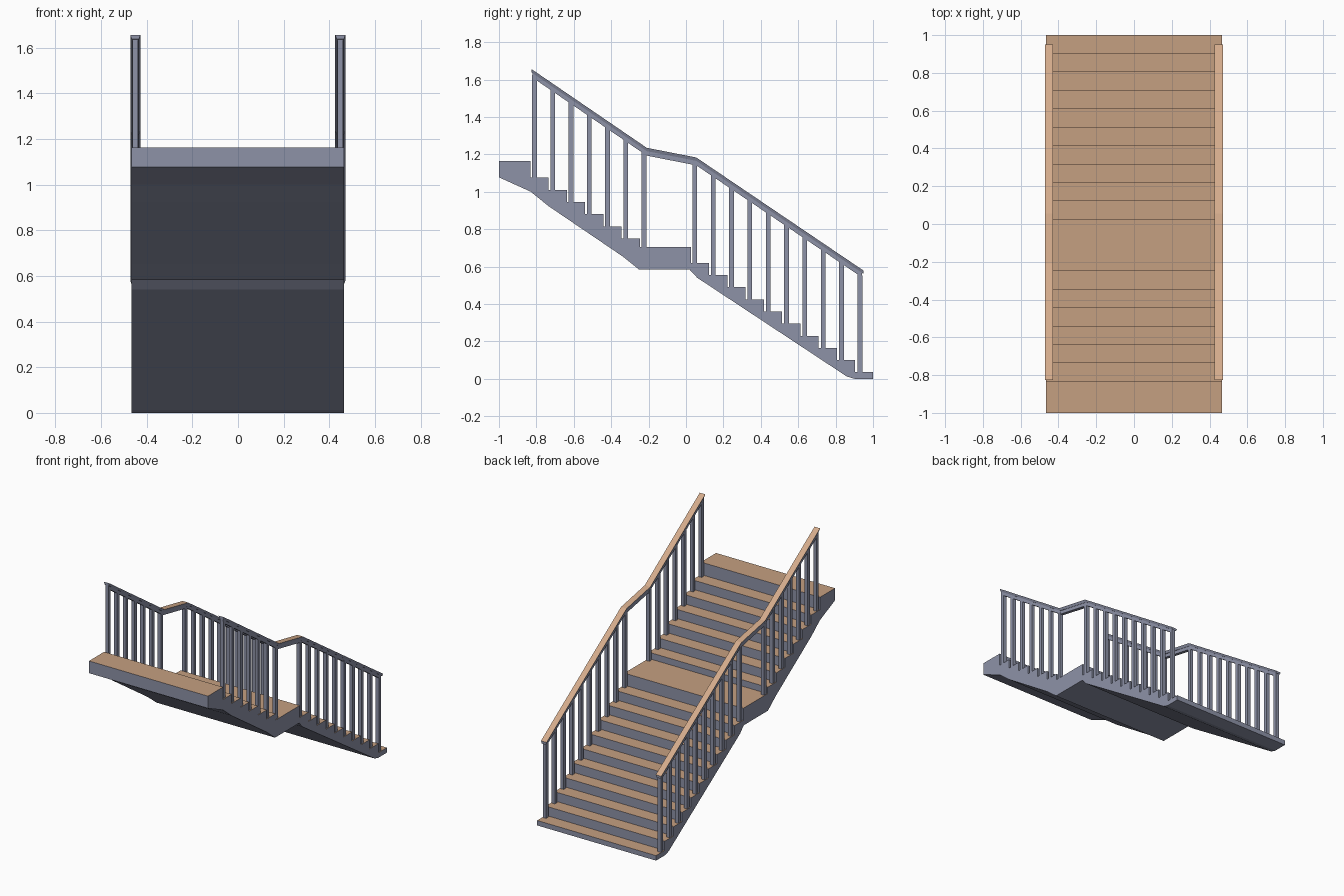
import bpy, bmesh
from mathutils import Vector

if "Cube" in bpy.data.objects:
    bpy.data.objects.remove(bpy.data.objects["Cube"])

def material(name, rgb):
    m = bpy.data.materials.new(name)
    m.diffuse_color = (*rgb, 1)
    m.use_nodes = True
    m.node_tree.nodes["Principled BSDF"].inputs["Base Color"].default_value = m.diffuse_color
    return m

SLATE = material("slate metal", (0.27, 0.29, 0.39))
TAN = material("tan tread", (0.56, 0.35, 0.22))
RAIL = material("light tan rail", (0.66, 0.41, 0.26))

def finish(name, bm, mats, top_rule=False):
    bmesh.ops.recalc_face_normals(bm, faces=bm.faces[:])
    if top_rule:
        for f in bm.faces:
            f.material_index = 1 if f.normal.z > 0.5 else 0
    me = bpy.data.meshes.new(name)
    bm.to_mesh(me)
    bm.free()
    for m in mats:
        me.materials.append(m)
    ob = bpy.data.objects.new(name, me)
    bpy.context.collection.objects.link(ob)
    return ob

# stair body: side profile swept across the width
STEP, RISE = 0.0976, 0.065
treads = [(1 - 0.0 if i == 0 else 0.904 - STEP * (i - 1), 0.904 - STEP * i, 0.035 + RISE * i)
          for i in range(10)]
treads.append((treads[-1][1], -0.246, 0.705))
treads += [(-0.246 - STEP * i, -0.246 - STEP * (i + 1), 0.75 + RISE * i) for i in range(6)]
treads.append((treads[-1][1], -1.0, 1.163))
profile = [(1, 0)]
for y0, y1, z in treads:
    profile += [(y0, z), (y1, z)]
profile += [(-1, 1.077), (-0.83, 1.0), (-0.735, 0.923), (-0.34, 0.655), (-0.25, 0.583),
            (0.02, 0.583), (0.06, 0.54), (0.86, 0.012), (0.9, 0)]
bm = bmesh.new()
face = bm.faces.new([bm.verts.new((-0.466, y, z)) for y, z in profile])
ext = bmesh.ops.extrude_face_region(bm, geom=[face])
bmesh.ops.translate(bm, vec=(0.931, 0, 0),
                    verts=[v for v in ext["geom"] if isinstance(v, bmesh.types.BMVert)])
finish("stair_body", bm, [SLATE, TAN], True)

# handrail line
PATH = [(-0.825, 1.655), (-0.21, 1.235), (0.055, 1.183), (0.95, 0.578)]

def rail_z(y):
    for (ya, za), (yb, zb) in zip(PATH, PATH[1:]):
        if y <= yb:
            return za + (zb - za) * (y - ya) / (yb - ya)
    return PATH[-1][1]

def sweep(bm, x, path, section):
    """Sweep an (x, z) section along the rail path."""
    rings = [[bm.verts.new((x + dx, y, z + dz)) for dx, dz in section] for y, z in path]
    n = len(section)
    for a, b in zip(rings, rings[1:]):
        for i in range(n):
            bm.faces.new((a[i], a[(i + 1) % n], b[(i + 1) % n], b[i]))
    bm.faces.new(rings[0])
    bm.faces.new(rings[-1])

BALUSTERS = [-0.81 + 0.0976 * i for i in range(7)] + [0.047 + 0.0981 * i for i in range(10)]

for side, x in (("left", -0.450), ("right", 0.448)):
    # cap with tan top and undercut slate edges
    bm = bmesh.new()
    sweep(bm, x, PATH, [(-0.022, 0), (0.022, 0), (0.015, -0.018), (-0.015, -0.018)])
    finish(side + "_handrail_cap", bm, [SLATE, RAIL], True)
    # bar under the cap
    bm = bmesh.new()
    inner = [(-0.822, rail_z(-0.822))] + PATH[1:3] + [(0.942, rail_z(0.942))]
    sweep(bm, x, inner, [(-0.012, -0.017), (0.012, -0.017), (0.012, -0.042), (-0.012, -0.042)])
    finish(side + "_rail_bar", bm, [SLATE])
    # balusters standing on the treads
    bm = bmesh.new()
    h = 0.0125
    for y in BALUSTERS:
        base = next(z for y0, y1, z in treads if y1 <= y <= y0) - 0.004
        lo = [bm.verts.new((x + sx * h, y + sy * h, base))
              for sx, sy in ((-1, -1), (1, -1), (1, 1), (-1, 1))]
        hi = [bm.verts.new((v.co.x, v.co.y, rail_z(v.co.y) - 0.03)) for v in lo]
        for i in range(4):
            j = (i + 1) % 4
            bm.faces.new((lo[i], lo[j], hi[j], hi[i]))
        bm.faces.new(lo)
        bm.faces.new(hi)
    finish(side + "_balusters", bm, [SLATE])
